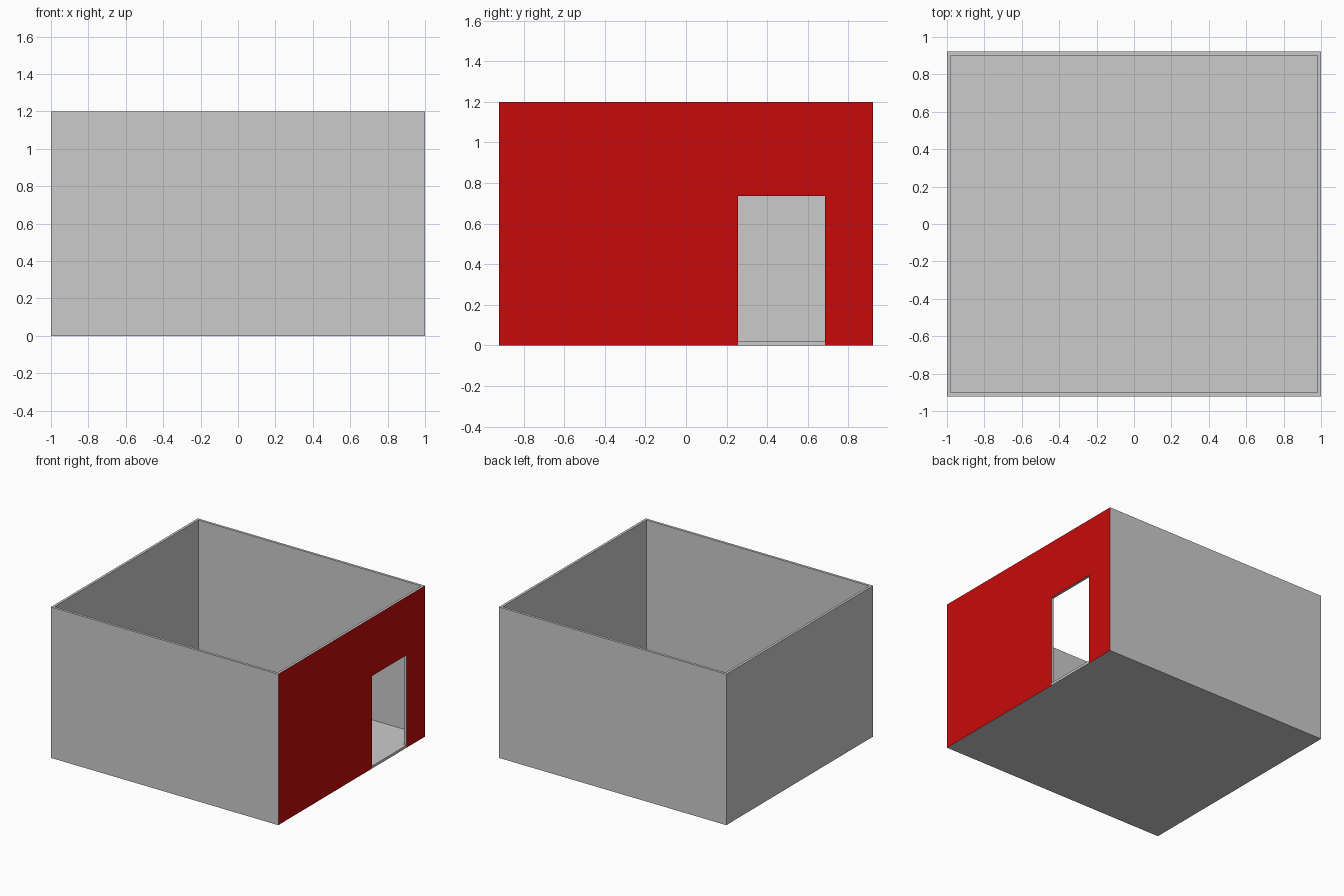
import bpy, bmesh

if "Cube" in bpy.data.objects:
    bpy.data.objects.remove(bpy.data.objects["Cube"])

X, Y, H = 1.0, 0.922, 1.2        # outer half sizes and height
T = 0.02                         # wall and floor thickness
D0, D1, DH = 0.257, 0.686, 0.736  # doorway sides and top


def prism(name, profile, z0, z1):
    """Extrude an xy outline from z0 to z1."""
    bm = bmesh.new()
    face = bm.faces.new([bm.verts.new((x, y, z0)) for x, y in profile])
    top = bmesh.ops.extrude_face_region(bm, geom=[face])["geom"]
    verts = [v for v in top if isinstance(v, bmesh.types.BMVert)]
    bmesh.ops.translate(bm, verts=verts, vec=(0, 0, z1 - z0))
    bmesh.ops.recalc_face_normals(bm, faces=bm.faces)
    me = bpy.data.meshes.new(name)
    bm.to_mesh(me)
    bm.free()
    ob = bpy.data.objects.new(name, me)
    bpy.context.collection.objects.link(ob)
    return ob


def rect(x0, x1, y0, y1):
    return [(x0, y0), (x1, y0), (x1, y1), (x0, y1)]


def cut(target, cutter):
    mod = target.modifiers.new("cut", "BOOLEAN")
    mod.operation = "DIFFERENCE"
    mod.solver = "EXACT"
    mod.object = cutter
    bpy.context.view_layer.objects.active = target
    bpy.ops.object.modifier_apply(modifier=mod.name)
    bpy.data.objects.remove(cutter)


# Walls: one open ring with a doorway in the right side
ix, iy = X - T, Y - T
walls = prism("walls", rect(-X, X, -Y, Y), 0, H)
cut(walls, prism("room_cutter", rect(-ix, ix, -iy, iy), -0.5, H + 0.5))
cut(walls, prism("door_cutter", rect(X - 0.2, X + 0.2, D0, D1), -0.5, DH))

# Red paint on the outside of the right wall only
red = bpy.data.materials.new("red_paint")
red.diffuse_color = (0.58, 0.003, 0.003, 1)
red.use_nodes = True
red.node_tree.nodes["Principled BSDF"].inputs["Base Color"].default_value = red.diffuse_color
walls.data.materials.clear()
walls.data.materials.append(None)
walls.data.materials.append(red)
for p in walls.data.polygons:
    p.material_index = 1 if p.normal.x > 0.9 and p.center.x > X - T / 2 else 0

# Floor, with a tongue that fills the doorway threshold
prism("floor", [(-ix, -iy), (ix, -iy), (ix, D0), (X, D0), (X, D1),
                (ix, D1), (ix, iy), (-ix, iy)], 0, T)
